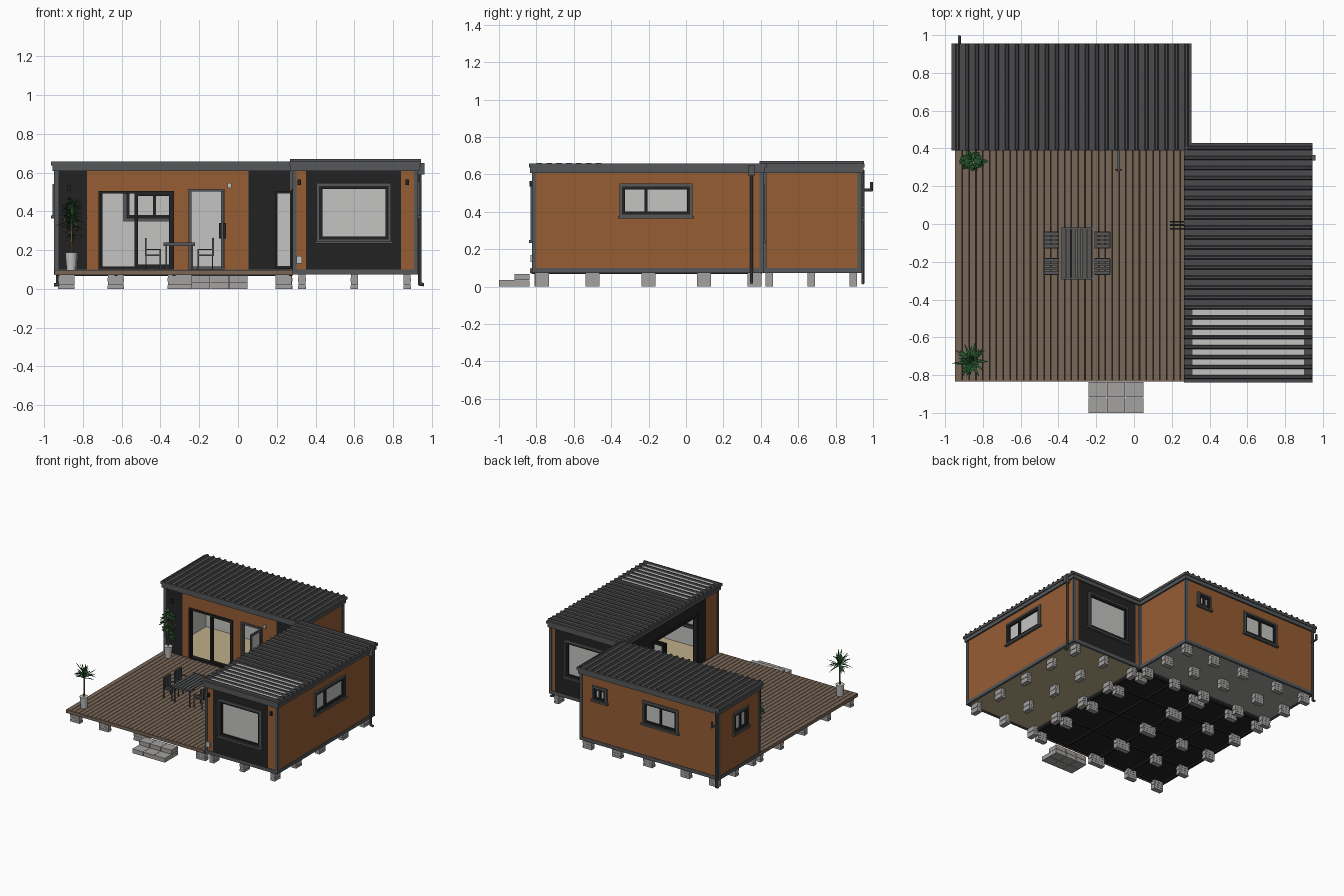
import bpy, bmesh, math, random
from mathutils import Vector, Matrix

if "Cube" in bpy.data.objects:
    bpy.data.objects.remove(bpy.data.objects["Cube"])
random.seed(4)

def material(name, r, g, b):
    m = bpy.data.materials.new(name)
    m.diffuse_color = (r, g, b, 1)
    m.use_nodes = True
    m.node_tree.nodes["Principled BSDF"].inputs["Base Color"].default_value = m.diffuse_color
    return m
WOOD = material("cedar cladding", .305, .11, .034)
BLACK = material("black panel", .016, .016, .016)
ROOF = material("roof grey", .07, .07, .074)
TRIM = material("trim grey", .09, .095, .1)
LIGHT = material("light grey", .55, .56, .54)
BLOCK = material("concrete", .37, .36, .35)
BEIGE = material("beige floor", .52, .42, .25)
DECK = material("deck brown", .19, .135, .095)
GREEN = material("leaf green", .02, .09, .025)

def finish(name, bm, mats):
    me = bpy.data.meshes.new(name)
    bm.to_mesh(me)
    bm.free()
    for m in mats:
        me.materials.append(m)
    ob = bpy.data.objects.new(name, me)
    bpy.context.collection.objects.link(ob)
    return ob

def add_box(bm, b, idx=0):
    x0, x1, y0, y1, z0, z1 = b
    mat = Matrix.Translation(((x0+x1)/2, (y0+y1)/2, (z0+z1)/2)) @ Matrix.Diagonal((x1-x0, y1-y0, z1-z0, 1))
    vs = bmesh.ops.create_cube(bm, size=1, matrix=mat)['verts']
    faces = {f for v in vs for f in v.link_faces}
    for f in faces:
        f.material_index = idx
    return faces

def boxes(name, items, mat):
    bm = bmesh.new()
    for b in items:
        add_box(bm, b)
    return finish(name, bm, [mat])

def tube(name, pts, r, mat, n=8):
    bm = bmesh.new()
    for a, b in zip(pts, pts[1:]):
        a, b = Vector(a), Vector(b)
        d = b - a
        M = Matrix.Translation((a+b)/2) @ d.to_track_quat('Z', 'Y').to_matrix().to_4x4()
        bmesh.ops.create_cone(bm, cap_ends=True, segments=n, radius1=r, radius2=r, depth=d.length + r, matrix=M)
    return finish(name, bm, [mat])

def on_wall(ax, s, pos, d0, d1, u0, u1, z0, z1):
    p, q = sorted((pos + s*d0, pos + s*d1))
    return (u0, u1, p, q, z0, z1) if ax == 'y' else (p, q, u0, u1, z0, z1)

def frame(w, d0, d1, u0, u1, z0, z1, w_in):
    """four bars round a rectangle on wall w"""
    k = w_in
    return [on_wall(*w, d0, d1, *r) for r in ((u0, u1, z0, z0+k), (u0, u1, z1-k, z1),
            (u0, u0+k, z0+k, z1-k), (u1-k, u1, z0+k, z1-k))]

def wall(name, w, u0, u1, holes, dark=()):
    """cladding with openings, black bands and a light inner lining"""
    ax, s, pos = w
    us = sorted({u0, u1, *[v for h in holes for v in h[:2]], *[v for d in dark for v in d]})
    zs = sorted({.098, .615, *[v for h in holes for v in h[2:]]})
    inward = Vector((0, -s, 0)) if ax == 'y' else Vector((-s, 0, 0))
    bm = bmesh.new()
    for a, b in zip(us, us[1:]):
        for c, d in zip(zs, zs[1:]):
            u, z = (a+b)/2, (c+d)/2
            if any(h[0] < u < h[1] and h[2] < z < h[3] for h in holes):
                continue
            i = int(any(k[0] < u < k[1] for k in dark))
            for f in add_box(bm, on_wall(*w, -.02, 0, a, b, c, d), i):
                f.normal_update()
                if f.normal.dot(inward) > .9:
                    f.material_index = 2
    finish(name, bm, [WOOD, BLACK, LIGHT])

def window(name, w, u0, u1, z0, z1, split=None):
    boxes(name + "_trim", frame(w, -.01, .012, u0, u1, z0, z1, .014)
          + [on_wall(*w, 0, .02, u0-.008, u1+.008, z0-.006, z0+.008)], TRIM)
    bars = frame(w, -.015, .008, u0+.014, u1-.014, z0+.014, z1-.014, .016)
    if split:
        m = u0 + (u1-u0)*split
        bars.append(on_wall(*w, -.015, .006, m-.008, m+.008, z0+.02, z1-.02))
    boxes(name + "_frame", bars, BLACK)
    boxes(name + "_glass", [on_wall(*w, -.012, -.006, u0+.02, u1-.02, z0+.02, z1-.02)], LIGHT)

# wall planes: axis, outward sign, position
AF, AB, AW, AE = ('y', -1, .41), ('y', 1, .935), ('x', -1, -.945), ('x', 1, .285)
BF, BB, BW, BE = ('y', -1, -.82), ('y', 1, .41), ('x', -1, .285), ('x', 1, .925)
slide, door, fold = (-.72, -.33, .1, .505), (-.255, -.07, .1, .515), (-.55, .02, .1, .515)
win = {"back_wide_window": (AB, -.59, -.27, .35, .54, .5), "back_small_window": (AB, .045, .175, .42, .54, .5),
       "left_window": (AW, .565, .755, .37, .54, .5), "right_window": (BE, -.355, .035, .37, .55, .36),
       "front_picture_window": (BF, .405, .79, .24, .545, None),
       "rear_picture_window": (BB, .405, .79, .24, .545, None)}
for n, v in win.items():
    window(n, *v)
def holes_of(w):
    return [v[1:5] for v in win.values() if v[0] == w]

wall("back_module_front_wall", AF, -.945, .285, [slide, door], [(-.945, -.78), (.055, .285)])
wall("back_module_back_wall", AB, -.945, .285, holes_of(AB))
wall("back_module_left_wall", AW, .41, .935, holes_of(AW))
wall("back_module_right_wall", AE, .41, .935, [])
wall("side_module_front_wall", BF, .285, .925, holes_of(BF), [(.35, .84)])
wall("side_module_back_wall", BB, .285, .925, holes_of(BB), [(.33, .88)])
wall("side_module_left_wall", BW, -.82, .41, [fold], [(-.66, .41)])
wall("side_module_right_wall", BE, -.82, .41, holes_of(BE))

# floors, base trims, corner posts, roofs
for n, (x0, x1, y0, y1), under in (("back_module", (-.945, .285, .41, .935), BLOCK),
                                   ("side_module", (.285, .925, -.82, .41), BEIGE)):
    boxes(n + "_floor", [(x0+.01, x1-.01, y0+.01, y1-.01, .085, .103)], BEIGE)
    boxes(n + "_underside", [(x0+.01, x1-.01, y0+.01, y1-.01, .078, .084)], under)
    e = .004
    boxes(n + "_base_trim", [(x0-e, x1+e, y0-e, y0+.015, .073, .1), (x0-e, x1+e, y1-.015, y1+e, .073, .1),
          (x0-e, x0+.015, y0, y1, .073, .1), (x1-.015, x1+e, y0, y1, .073, .1)], TRIM)
    boxes(n + "_corner_posts", [(x-(e if x == x0 else .018), x+(.018 if x == x0 else e),
          y-(e if y == y0 else .018), y+(.018 if y == y0 else e), .08, .615) for x in (x0, x1) for y in (y0, y1)], TRIM)
    boxes(n + "_ceiling", [(x0+.015, x1-.015, y0+.015, y1-.015, .603, .61)], LIGHT)
    o = .013
    boxes(n + "_fascia", [(x0-o, x1+o, y0-o, y1+o, .608, .637),
          (x0-.02, x1+.02, y0-.02, y1+.02, .637, .657)], TRIM)

def corrugated(name, a0, a1, b0, b1, ribs, along_y):
    bm = bmesh.new()
    p = (a1-a0)/ribs
    prof = [(a0, .658)]
    for i in range(ribs):
        prof += [(a0+p*(i+t), z) for t, z in ((.32, .658), (.42, .67), (.62, .67), (.72, .658))]
    prof.append((a1, .658))
    rows = [[bm.verts.new((a, b, z) if along_y else (b, a, z)) for a, z in prof] for b in (b0, b1)]
    for i in range(len(prof)-1):
        bm.faces.new((rows[0][i], rows[0][i+1], rows[1][i+1], rows[1][i]))
    bmesh.ops.recalc_face_normals(bm, faces=bm.faces)
    if sum(f.normal.z for f in bm.faces) < 0:
        bmesh.ops.reverse_faces(bm, faces=bm.faces)
    finish(name, bm, [ROOF])
corrugated("back_roof_sheet", -.963, .303, .392, .953, 24, True)
corrugated("side_roof_sheet", -.838, .428, .267, .943, 24, False)
p = 1.266/24
boxes("side_roof_light_strips", [(.31, .9, -.838+p*(i-.27), -.838+p*(i+.31), .659, .661) for i in range(1, 8)], LIGHT)

# deck
n = 34
w = 1.226/n
boxes("deck_boards", [(-.943+w*i, -.943+w*(i+1)-.003, -.828, .405, .088, .098) for i in range(n)], DECK)
boxes("deck_edge", [(-.945, .283, -.834, -.826, .072, .097), (-.948, -.94, -.834, .405, .072, .097)], DECK)
boxes("deck_frame", [(-.942, .283, -.826, .405, .08, .088)]
      + [(x-.008, x+.008, -.826, .405, .067, .08) for x in (-.93, -.63, -.33, -.03, .27)]
      + [(-.94, .28, y-.008, y+.008, .067, .08) for y in (-.8, -.5, -.2, .1, .39)], BLACK)

# block piers: four thin courses each
piers = [(x, y, .04, .075) for x in (.33, .6, .873) for y in (-.77, -.5, -.2, .095, .365)]
piers += [(x, y, .08, .04) for x in (-.885, -.63, -.3, -.02, .24) for y in (.445, .67, .895)]
piers += [(x, y, .085 if x != -.3 else .125, .04) for x in (-.885, -.63, -.3, .235) for y in (-.79, -.5, -.2, .1, .36)]
boxes("block_piers", [(x-a/2+.002*(k % 2), x+a/2-.002*(k % 2), y-b/2, y+b/2, .019*k, .019*k+.018)
      for x, y, a, b in piers for k in range(4)], BLOCK)
steps = []
for i in range(3):
    x = -.24 + .097*i
    steps += [(x, x+.095, -1, -.918, 0, .034), (x, x+.095, -.916, -.836, 0, .033), (x, x+.095, -.916, -.836, .035, .068)]
boxes("front_steps", steps, BLOCK)

# sliding door, hinged door and folding door
boxes("sliding_door_frame", frame(AF, -.025, .01, *slide, .014)
      + frame(AF, -.02, .004, -.535, -.335, .105, .5, .02) + [on_wall(*AF, -.02, 0, -.715, -.7, .11, .5)], BLACK)
boxes("hinged_door_frame", frame(AF, -.025, .012, *door, .014), TRIM)
leaf = ('x', 1, -.075)
boxes("hinged_door_leaf", frame(leaf, -.012, 0, .275, .405, .108, .505, .018), TRIM)
boxes("hinged_door_glass", [on_wall(*leaf, -.008, -.004, .285, .395, .12, .49)], LIGHT)
boxes("hinged_door_handle", [on_wall(*leaf, -.022, .012, .283, .291, .26, .34)], BLACK)
boxes("folding_door_frame", frame(BW, -.025, .01, *fold, .016), BLACK)
folded, panes = [], []
for y in (-.025, -.005, .012):
    pw = ('y', -1, y)
    folded += frame(pw, -.005, .005, .19, .283, .105, .505, .014)
    panes.append(on_wall(*pw, -.002, .002, .2, .275, .115, .495))
boxes("folding_door_leaves", folded, BLACK)
boxes("folding_door_glass", panes, LIGHT)

# wall lamps and small boxes
boxes("wall_lamps", [(x-.009, x+.009, y-.016, y, z-.014, z+.014) for x, y, z in
      ((-.87, .41, .52), (.317, -.82, .55), (.873, -.82, .55))], BLACK)
boxes("utility_boxes", [(.302, .33, -.832, -.82, .13, .17), (-.055, -.033, .398, .41, .52, .545)], LIGHT)

# drain pipes
tube("right_drain_pipe", [(.937, .35, .62), (.937, .35, .025), (.955, .35, .022)], .009, TRIM)
boxes("right_drain_hopper", [(.925, .962, .335, .365, .59, .65)], TRIM)
tube("back_drain_pipe", [(-.93, .946, .62), (-.93, .946, .02), (-.945, .946, .02)], .009, TRIM)
tube("back_vent_pipe", [(-.925, .94, .515), (-.925, .992, .515), (-.925, .992, .555)], .008, TRIM)

# table and chairs
tb = [(-.385+.0277*i, -.385+.0277*i+.022, -.285, -.025, .228, .236) for i in range(6)]
tb += [(-.385, -.222, y, y+.012, .222, .238) for y in (-.295, -.03)]
tb += [(x, x+.008, y, y+.008, .098, .228) for x in (-.375, -.24) for y in (-.28, -.04)]
boxes("table", tb, TRIM)
ch = []
for s in (-1, 1):
    for cy in (-.225, -.085):
        def X(a, b, *r):
            return (min(-.303+s*a, -.303+s*b), max(-.303+s*a, -.303+s*b), *r)
        ch += [X(.095, .17, cy-.04+.021*i, cy-.04+.021*i+.016, .17, .176) for i in range(4)]
        ch += [X(.17, .178, cy-.042+.019*i, cy-.042+.019*i+.008, .17, .26) for i in range(5)]
        ch += [X(.17, .178, cy-.042, cy+.042, .252, .262)]
        for y in (cy-.045, cy+.039):
            ch += [X(a, a+.006, y, y+.006, .098, z) for a, z in ((.095, .205), (.168, .262))]
            ch += [X(.095, .175, y, y+.006, .2, .206)]
boxes("chairs", ch, TRIM)

# potted plants
def pot(name, x, y):
    bm = bmesh.new()
    bmesh.ops.create_cone(bm, cap_ends=True, segments=16, radius1=.024, radius2=.032, depth=.09,
                          matrix=Matrix.Translation((x, y, .143)))
    finish(name, bm, [LIGHT])
def blade(bm, base, d, length, width, droop):
    side = d.cross(Vector((0, 0, 1))).normalized()*width/2
    rows = []
    for t, k in ((0, .4), (.4, 1), (.75, .7), (1, .05)):
        c = base + d*length*t - Vector((0, 0, droop*t*t))
        rows.append((bm.verts.new(c-side*k), bm.verts.new(c+side*k)))
    for a, b in zip(rows, rows[1:]):
        bm.faces.new((a[0], a[1], b[1], b[0]))
pot("palm_pot", -.86, -.73)
tube("palm_trunk", [(-.86, -.73, .18), (-.858, -.728, .36)], .006, DECK, 6)
bm = bmesh.new()
for i in range(44):
    a, e = i*2.4, math.radians(random.uniform(5, 80))
    d = Vector((math.cos(a)*math.cos(e), math.sin(a)*math.cos(e), math.sin(e)))
    blade(bm, Vector((-.858, -.728, random.uniform(.33, .37))), d, random.uniform(.08, .12), .014, .035*math.cos(e))
finish("palm_leaves", bm, [GREEN])
pot("bush_pot", -.855, .335)
for i, (dx, dy, z) in enumerate(((0, 0, .42), (.035, -.02, .38), (-.04, .01, .36))):
    tube("bush_stem_%d" % (i+1), [(-.855, .335, .18), (-.855+dx, .335+dy, z)], .004, DECK, 6)
bm = bmesh.new()
for i in range(90):
    a, r = random.uniform(0, 6.28), math.sqrt(random.random())
    z = random.uniform(.25, .46)
    k = 1 - abs(z-.36)/.16
    base = Vector((-.855+.055*r*k*math.cos(a), .335+.035*r*k*math.sin(a), z))
    d = Vector((math.cos(a), .6*math.sin(a), random.uniform(-.3, .8))).normalized()
    blade(bm, base, d, .035, .022, .01)
finish("bush_leaves", bm, [GREEN])
